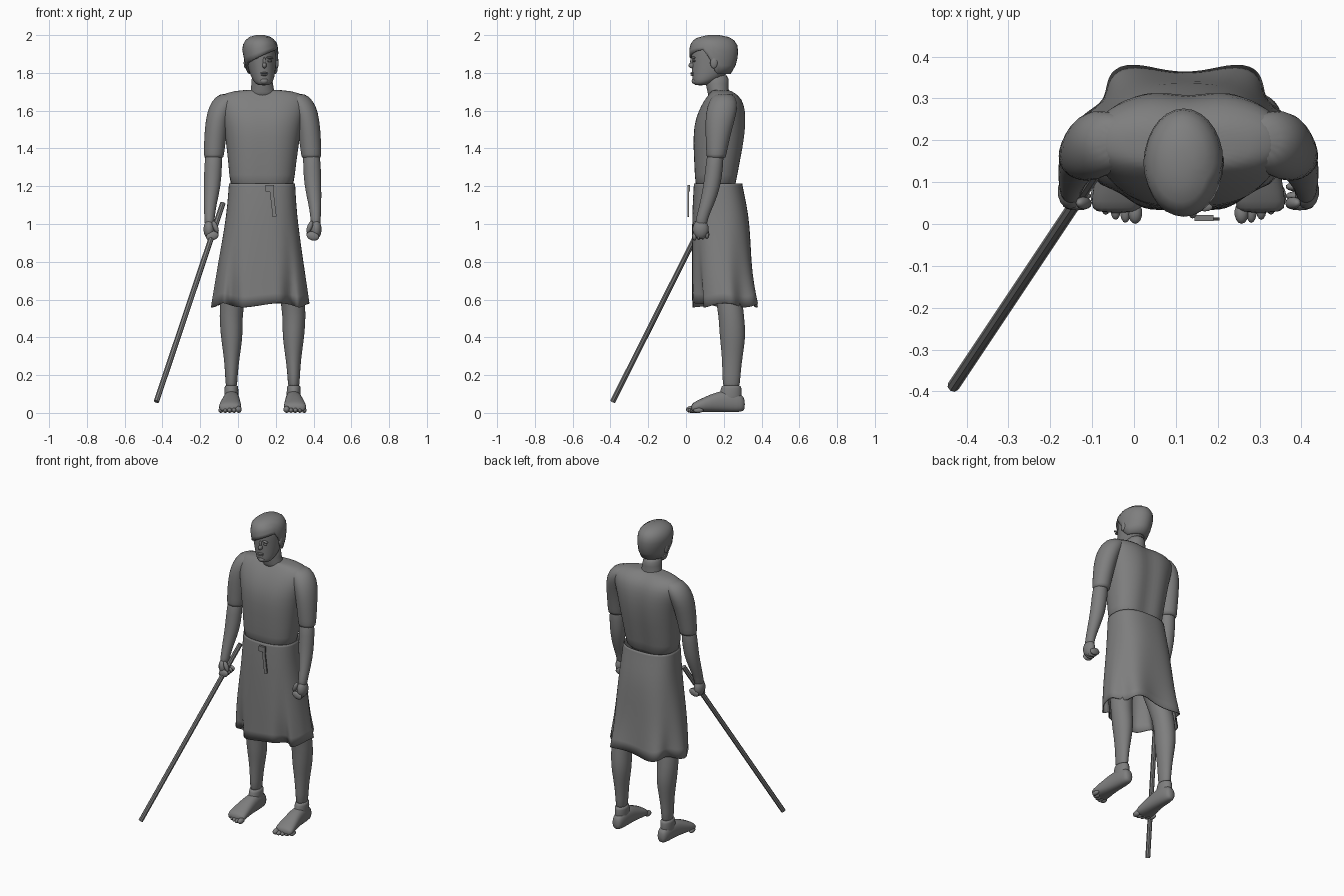
import bpy, bmesh, math
from mathutils import Matrix, Vector

cube = bpy.data.objects.get("Cube")
if cube:
    bpy.data.objects.remove(cube, do_unlink=True)

MID = 0.13  # the figure stands beside the centre of the bounds
grey = bpy.data.materials.new("plain_grey")
grey.use_nodes = True
grey.diffuse_color = (0.21, 0.21, 0.21, 1)
grey.node_tree.nodes["Principled BSDF"].inputs["Base Color"].default_value = grey.diffuse_color


def finish(name, bm, smooth=True, subsurf=0):
    bmesh.ops.recalc_face_normals(bm, faces=bm.faces[:])
    mesh = bpy.data.meshes.new(name)
    bm.to_mesh(mesh)
    bm.free()
    mesh.materials.append(grey)
    for p in mesh.polygons:
        p.use_smooth = smooth
    obj = bpy.data.objects.new(name, mesh)
    bpy.context.scene.collection.objects.link(obj)
    if subsurf:
        mod = obj.modifiers.new("smooth", "SUBSURF")
        mod.levels = mod.render_levels = subsurf
    return obj


def skin(bm, rings, cap_start=True, cap_end=True):
    rows = [[bm.verts.new(p) for p in ring] for ring in rings]
    n = len(rows[0])
    for a, b in zip(rows, rows[1:]):
        for i in range(n):
            j = (i + 1) % n
            bm.faces.new((a[i], a[j], b[j], b[i]))
    if cap_start:
        bm.faces.new(rows[0])
    if cap_end:
        bm.faces.new(rows[-1])


def rounded(c, power):
    return math.copysign(abs(c) ** (2 / power), c)


def loft(name, sections, n=16, side=0, along_y=False, power=2.0, shape=None, caps=True):
    """Sections: height (or depth), centre x, other centre, two radii."""
    bm, rings = bmesh.new(), []
    for h, cx, cy, rx, ry in sections:
        x0 = MID + side * cx if side else cx
        ring = []
        for i in range(n):
            a = math.tau * i / n
            u = x0 + rx * rounded(math.cos(a), power)
            v = cy + ry * rounded(math.sin(a), power)
            p = Vector((u, h, v)) if along_y else Vector((u, v, h))
            ring.append(shape(p, a) if shape else p)
        rings.append(ring)
    skin(bm, rings, caps, caps)
    return finish(name, bm, subsurf=1)


def blob(name, loc, radii, tilt=0):
    bm = bmesh.new()
    m = Matrix.Translation(loc) @ Matrix.Rotation(tilt, 4, "Y") @ Matrix.Diagonal((*radii, 1))
    bmesh.ops.create_uvsphere(bm, u_segments=14, v_segments=9, radius=1, matrix=m)
    return finish(name, bm)


def box(name, loc, size, tilt=0):
    bm = bmesh.new()
    m = Matrix.Translation(loc) @ Matrix.Rotation(tilt, 4, "Y") @ Matrix.Diagonal((*size, 1))
    bmesh.ops.create_cube(bm, size=1, matrix=m)
    return finish(name, bm, smooth=False)


# Shirt body, with a shallow groove along the spine and breastbone
def torso_shape(p, a):
    groove = math.exp(-((p.x - MID) / 0.045) ** 2)
    p.y += groove * (-0.02 if math.sin(a) > 0 else 0.006)
    return p


loft("shirt", [(1.16, .127, .157, .168, .112), (1.25, .127, .16, .172, .117),
               (1.4, .13, .172, .19, .138), (1.52, .13, .18, .207, .145),
               (1.6, .13, .192, .228, .13), (1.66, .13, .2, .238, .105),
               (1.695, .13, .195, .205, .07), (1.712, .13, .185, .1, .05)],
     n=28, power=2.4, shape=torso_shape)


# Skirt with folds that deepen toward a ragged hem
def skirt_shape(p, a):
    f = max(0, (1.2 - p.z) / 0.63)
    back = math.sin(a) > 0
    k = 1 + 0.1 * f ** 3 * math.cos(6 * a) * (1 if back else 0.25)
    x, y = .122 + (p.x - .122) * k, .2 + (p.y - .2) * k
    if math.sin(a) < -0.2:
        y += sum(0.07 * f ** 4 * math.exp(-((x - c) / 0.025) ** 2) for c in (-.035, .28))
    return Vector((x, y, p.z + 0.012 * f ** 4 * math.cos(5 * a)))


skirt = loft("skirt", [(1.215, .127, .17, .175, .128), (1.19, .127, .171, .177, .131),
                       (1.1, .126, .178, .183, .143), (1.0, .125, .185, .193, .153),
                       (.8, .122, .19, .222, .16), (.68, .122, .197, .236, .167),
                       (.57, .122, .205, .246, .176)],
             n=48, power=2.5, shape=skirt_shape, caps=False)
shell = skirt.modifiers.new("cloth", "SOLIDIFY")
shell.thickness, shell.offset = 0.006, -1

# Buckle with hanging strap end
box("buckle", (.167, .014, 1.19), (.045, .014, .034))
box("strap_end", (.186, .012, 1.105), (.02, .008, .135), -0.12)

# Neck and head
loft("neck", [(1.66, .13, .178, .08, .06), (1.7, .13, .17, .064, .057),
              (1.74, .128, .165, .058, .062), (1.8, .125, .16, .055, .07)])
HEAD = [(1.733, .136, .075, .03, .03), (1.75, .135, .092, .05, .057),
        (1.78, .131, .117, .063, .085), (1.82, .127, .135, .073, .106),
        (1.87, .122, .145, .081, .118), (1.92, .118, .147, .087, .121),
        (1.955, .117, .147, .079, .112), (1.98, .117, .146, .055, .08),
        (1.99, .117, .146, .014, .02)]
loft("head", HEAD, n=20)


# Hair cap, its lower edge swept across the forehead
def head_at(z):
    for lo, hi in zip(HEAD, HEAD[1:]):
        if z <= hi[0]:
            t = (z - lo[0]) / (hi[0] - lo[0])
            return [p + (q - p) * t for p, q in zip(lo, hi)]
    return HEAD[-1]


def hairline(a):
    c, s = math.cos(a), math.sin(a)
    front = 1.888 + 0.04 * c
    t = min(1, max(0, (s + 0.45) / 0.75))
    return front + (1.795 - front) * t


hair_rings, count = [], 28
for step in range(9):
    t = min(step, 7) / 7
    grow = 0.009 if step < 8 else -0.006
    ring = []
    for i in range(count):
        a = math.tau * i / count
        z = 1.99 - (1.99 - hairline(a)) * t ** 1.6
        _, cx, cy, rx, ry = head_at(z)
        if z < 1.87:
            ry, rx = ry + (1.87 - z) * 0.15, rx + (1.87 - z) * 0.05
        ring.append((cx + (rx + grow) * math.cos(a), cy + (ry + grow) * math.sin(a),
                     z + 0.01 * (1 - t)))
    hair_rings.append(ring)
bm = bmesh.new()
skin(bm, hair_rings, True, False)
finish("hair", bm)

# Face
blob("nose", (.14, .034, 1.84), (.012, .021, .016))
blob("nose_bridge", (.139, .036, 1.86), (.008, .014, .025))
blob("upper_lip", (.138, .034, 1.799), (.021, .012, .005))
blob("lower_lip", (.138, .035, 1.789), (.018, .011, .005))
blob("chin", (.137, .05, 1.757), (.024, .02, .018))
for side, tag in ((1, "left"), (-1, "right")):
    blob(tag + "_eye", (.137 + side * .031, .042, 1.863), (.013, .008, .006))
    blob(tag + "_brow", (.137 + side * .032, .04, 1.88), (.02, .01, .006), side * 0.15)
    blob(tag + "_ear", (.123 + side * .083, .148, 1.853), (.01, .02, .03))

# Limbs, built once for each side
for side, tag in ((1, "left"), (-1, "right")):
    loft(tag + "_sleeve", [(1.345, .258, .16, .05, .05), (1.36, .258, .16, .054, .053),
                           (1.43, .253, .166, .058, .062), (1.51, .245, .174, .062, .073),
                           (1.59, .23, .187, .066, .084), (1.65, .2, .197, .072, .078),
                           (1.695, .165, .2, .062, .05)], side=side)
    loft(tag + "_forearm", [(1.42, .256, .16, .045, .045), (1.3, .262, .15, .048, .047),
                            (1.2, .266, .138, .046, .047), (1.1, .278, .11, .034, .039),
                            (1.03, .281, .083, .027, .031), (.98, .281, .078, .026, .034)],
         side=side)
    blob(tag + "_palm", (MID + side * .283, .078, .972), (.03, .043, .052))
    for i in range(4):
        blob(f"{tag}_finger_{i + 1}", (MID + side * .266, .045 + .022 * i, .936 + .003 * i),
             (.035, .0125, .023), side * 0.3)
    blob(tag + "_thumb", (MID + side * .25, .05, .985), (.014, .015, .034), side * 0.4)

    loft(tag + "_leg", [(.95, .09, .17, .08, .09), (.75, .13, .2, .075, .085),
                        (.57, .168, .235, .064, .067), (.45, .165, .245, .061, .071),
                        (.38, .163, .247, .056, .067), (.3, .163, .245, .043, .056),
                        (.2, .165, .24, .033, .048), (.11, .165, .24, .031, .046)], side=side)
    loft(tag + "_ankle", [(.148, .165, .24, .036, .052), (.135, .165, .24, .037, .054),
                          (.09, .165, .235, .039, .062), (.04, .165, .23, .036, .06)], side=side)
    loft(tag + "_foot", [(.312, .163, .045, .02, .028), (.295, .163, .052, .034, .048),
                         (.24, .163, .062, .041, .06), (.17, .165, .06, .046, .056),
                         (.1, .17, .044, .056, .041), (.05, .172, .032, .062, .03),
                         (.025, .172, .024, .056, .02)], side=side, along_y=True, power=2.4)
    for i in range(5):
        r = .018 if i == 0 else .0135
        blob(f"{tag}_toe_{i + 1}", (MID + side * (.127 + .0235 * i), .027 + .003 * i * i * .8, r),
             (r * 0.95, .027, r))

# Walking staff held in the right hand
low, high = Vector((-.432, -.388, .06)), Vector((-.08, .14, 1.11))
axis = high - low
bm = bmesh.new()
turn = axis.to_track_quat("Z", "Y").to_matrix().to_4x4()
bmesh.ops.create_cone(bm, cap_ends=True, segments=8, radius1=.0145, radius2=.0145,
                      depth=axis.length, matrix=Matrix.Translation((low + high) / 2) @ turn)
finish("staff", bm, smooth=False)
